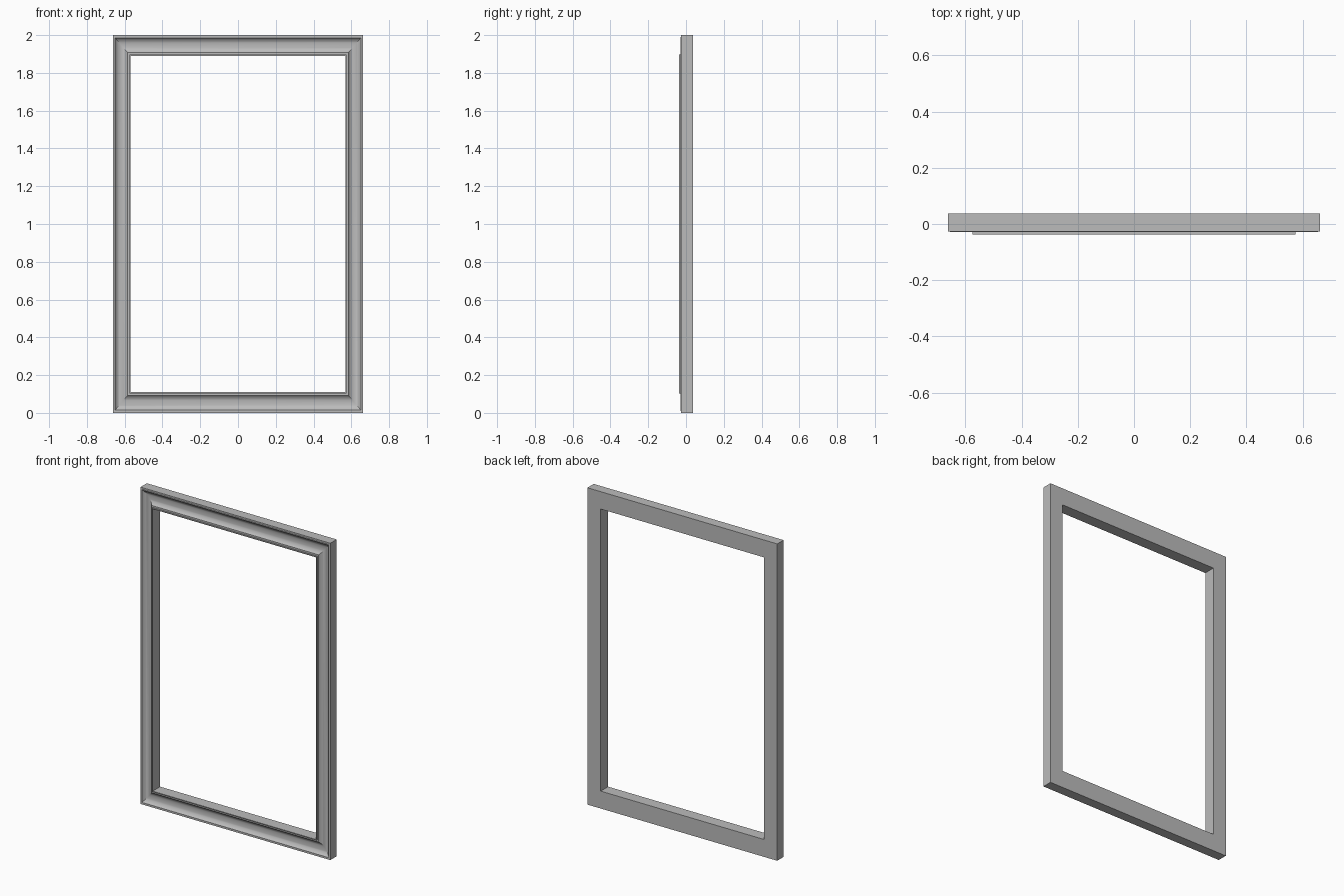
import bpy, bmesh, math

cube = bpy.data.objects.get("Cube")
if cube:
    bpy.data.objects.remove(cube, do_unlink=True)

HALF_W, HEIGHT = 0.663, 2.0
BACK = 0.037
STRETCH = 1.18          # top and bottom rails are wider than the side rails

grey = bpy.data.materials.new("plain grey")
grey.use_nodes = True
colour = (0.5, 0.5, 0.5, 1)
grey.diffuse_color = colour
grey.node_tree.nodes["Principled BSDF"].inputs["Base Color"].default_value = colour


def cove(start, end, rim, angle=math.radians(62), steps=14):
    """Hollow arc between two points at the same depth."""
    mid, half = (start + end) / 2, (end - start) / 2
    radius = half / math.sin(angle)
    points = []
    for i in range(steps + 1):
        a = -angle + 2 * angle * i / steps
        points.append((mid + radius * math.sin(a),
                       rim + radius * (math.cos(a) - math.cos(angle))))
    return points


# Moulding section: (distance in from the outer edge, depth)
section = [(0, BACK), (0, -0.026), (0.008, -0.026), (0.008, -0.029)]
section += cove(0.012, 0.079, -0.029)
section += [(0.088, -0.029), (0.088, -0.037), (0.093, -0.037), (0.093, BACK)]

# Sweep the section round the four mitred corners
bm = bmesh.new()
rings = []
for inset, y in section:
    x, z = HALF_W - inset, inset * STRETCH
    corners = [(-x, z), (x, z), (x, HEIGHT - z), (-x, HEIGHT - z)]
    rings.append([bm.verts.new((cx, y, cz)) for cx, cz in corners])
for a, b in zip(rings, rings[1:] + rings[:1]):
    for i in range(4):
        j = (i + 1) % 4
        bm.faces.new((a[i], a[j], b[j], b[i]))
bmesh.ops.recalc_face_normals(bm, faces=bm.faces)

mesh = bpy.data.meshes.new("frame")
bm.to_mesh(mesh)
bm.free()
mesh.materials.append(grey)
frame = bpy.data.objects.new("frame", mesh)
bpy.context.collection.objects.link(frame)

# Smooth cove, crisp mitres and steps
bpy.context.view_layer.objects.active = frame
frame.select_set(True)
bpy.ops.object.shade_smooth_by_angle(angle=math.radians(25))
